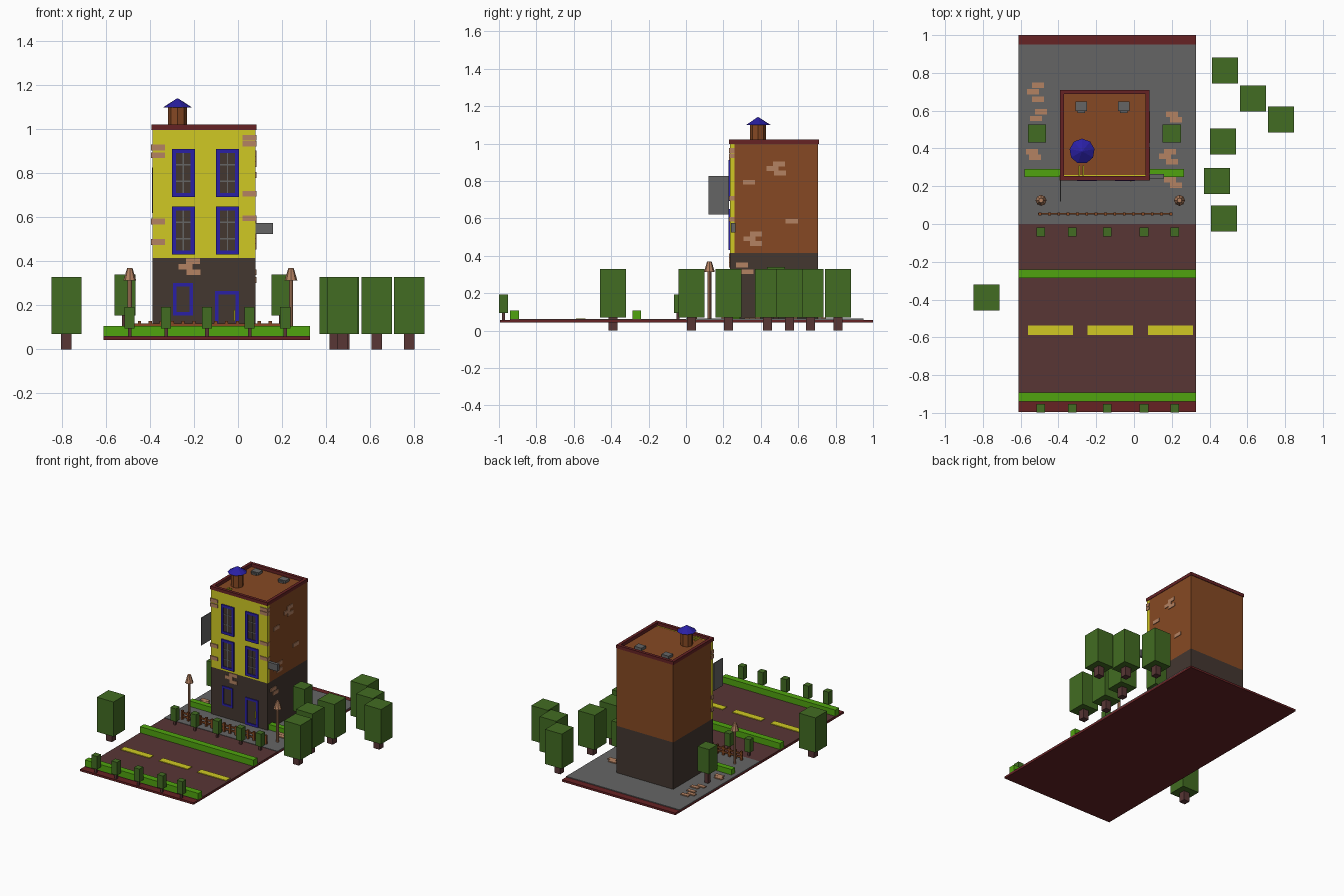
import bpy, math


def material(name, r, g, b):
    m = bpy.data.materials.new(name)
    lin = [((c / 255 + 0.055) / 1.055) ** 2.4 if c > 10 else c / 255 / 12.92 for c in (r, g, b)]
    m.diffuse_color = (*lin, 1)
    return m


YELLOW = material("yellow paint", 208, 201, 36)
BROWN = material("orange brown", 134, 73, 35)
DARK = material("dark brown", 67, 55, 48)
ROAD = material("maroon brown", 88, 54, 53)
RED = material("dark red", 102, 34, 36)
GREY = material("grey", 101, 101, 101)
LIME = material("hedge green", 80, 164, 15)
GREEN = material("tree green", 66, 108, 34)
BLUE = material("blue", 42, 32, 165)
TAN = material("brick tan", 180, 130, 98)


def mesh(name, verts, faces, mat):
    me = bpy.data.meshes.new(name)
    me.from_pydata(verts, [], faces)
    me.materials.append(mat)
    ob = bpy.data.objects.new(name, me)
    bpy.context.collection.objects.link(ob)
    return ob


def boxes(name, items, mat):
    """One object from axis-aligned boxes (x0, x1, y0, y1, z0, z1)."""
    verts, faces = [], []
    for x0, x1, y0, y1, z0, z1 in items:
        n = len(verts)
        for z in (z0, z1):
            verts += [(x0, y0, z), (x1, y0, z), (x1, y1, z), (x0, y1, z)]
        for f in ((3, 2, 1, 0), (4, 5, 6, 7), (0, 1, 5, 4), (1, 2, 6, 5), (2, 3, 7, 6), (3, 0, 4, 7)):
            faces.append([n + i for i in f])
    return mesh(name, verts, faces, mat)


def frustum(name, x, y, z0, z1, r0, r1, mat, sides=8):
    bpy.ops.mesh.primitive_cone_add(vertices=sides, radius1=r0, radius2=r1, depth=z1 - z0,
                                    location=(x, y, (z0 + z1) / 2))
    ob = bpy.context.object
    ob.name = name
    ob.data.materials.append(mat)
    return ob


def tree(name, x, y, half, z0, z1, z2, trunk):
    boxes(name + "_trunk", [(x - trunk, x + trunk, y - trunk, y + trunk, z0, z1)], ROAD)
    boxes(name + "_foliage", [(x - half, x + half, y - half, y + half, z1, z2)], GREEN)


def frame_bars(x0, x1, z0, z1, w, y0, y1):
    return [(x0, x0 + w, y0, y1, z0, z1), (x1 - w, x1, y0, y1, z0, z1),
            (x0 + w, x1 - w, y0, y1, z0, z0 + w), (x0 + w, x1 - w, y0, y1, z1 - w, z1)]


# Ground: base slab, road, pavement, lane dashes
X0, X1 = -0.612, 0.328
boxes("base_slab", [(X0, X1, -0.995, 1.0, 0.043, 0.058)], RED)
boxes("road", [(X0, X1, -0.94, 0.0, 0.058, 0.061)], ROAD)
boxes("pavement", [(X0, X1, 0.0, 0.95, 0.058, 0.064)], GREY)
boxes("lane_dashes", [(a, a + 0.24, -0.588, -0.538, 0.061, 0.066) for a in (-0.562, -0.245, 0.073)], YELLOW)

# Hedges beside the road and beside the building
boxes("road_hedges", [(X0, X1, y, y + 0.047, 0.06, 0.107) for y in (-0.94, -0.287)], LIME)
boxes("house_hedges", [(-0.58, -0.39, 0.248, 0.29, 0.06, 0.105), (0.08, 0.266, 0.248, 0.29, 0.06, 0.105)], LIME)

# Building
BX0, BX1, F, BK = -0.388, 0.08, 0.236, 0.706
boxes("ground_floor", [(BX0, BX1, F, BK, 0.06, 0.415)], DARK)
boxes("upper_floors", [(BX0, BX1, 0.26, BK, 0.415, 0.998)], BROWN)
boxes("yellow_facade", [(BX0, BX1, F, 0.26, 0.415, 0.999)], YELLOW)
L, R, A, B, W = -0.393, 0.083, 0.23, 0.71, 0.023
boxes("roof_rim", [(L, L + W, A, B, 0.998, 1.022), (R - W, R, A, B, 0.998, 1.022),
                   (L + W, R - W, A, A + W, 0.998, 1.022), (L + W, R - W, B - W, B, 0.998, 1.022)], RED)

# Upper windows: pane, frame, mullions
panes, frames, bars = [], [], []
for x0 in (-0.301, -0.1):
    for z0 in (0.431, 0.692):
        x1, z1, xc = x0 + 0.105, z0 + 0.219, x0 + 0.0525
        panes.append((x0 + 0.01, x1 - 0.01, F - 0.002, F + 0.005, z0 + 0.01, z1 - 0.01))
        frames += frame_bars(x0, x1, z0, z1, 0.019, F - 0.008, F + 0.005)
        bars.append((xc - 0.003, xc + 0.003, F - 0.005, F, z0 + 0.019, z1 - 0.019))
        for t in (0.33, 0.67):
            z = z0 + 0.219 * t
            bars.append((x0 + 0.019, x1 - 0.019, F - 0.004, F, z - 0.003, z + 0.003))
boxes("window_panes", panes, DARK)
boxes("window_mullions", bars, GREY)

# Ground floor window, door frame and handle
frames += frame_bars(-0.295, -0.205, 0.155, 0.301, 0.015, F - 0.006, F + 0.005)
frames += frame_bars(-0.104, 0.005, 0.064, 0.266, 0.016, F - 0.006, F + 0.005)
boxes("window_and_door_frames", frames, BLUE)
boxes("door_handle", [(-0.02, -0.014, F - 0.01, F, 0.13, 0.178)], YELLOW)

# Bricks on the front: left edge, right edge, cluster below the facade
bricks = [(-0.395, -0.333, 0.23, 0.26, z, z + 0.027) for z in (0.905, 0.869, 0.568, 0.474)]
bricks += [(0.02, 0.084, 0.23, 0.26, z, z + 0.025) for z in (0.95, 0.922, 0.695, 0.583)]
bricks += [(x, x + 0.064, F - 0.005, F, z, z + 0.025) for x, z in ((-0.236, 0.388), (-0.27, 0.363), (-0.234, 0.338))]
# Bricks on the right side
for y, z in ((0.465, 0.878), (0.43, 0.853), (0.47, 0.83), (0.305, 0.78), (0.533, 0.572),
             (0.342, 0.503), (0.307, 0.478), (0.342, 0.453), (0.267, 0.337), (0.295, 0.302)):
    bricks.append((BX1 - 0.002, BX1 + 0.005, y, y + 0.065, z, z + 0.026))
boxes("wall_bricks", bricks, TAN)

# Loose bricks on the pavement
boxes("pavement_bricks", [(x, x + 0.063, y, y + 0.029, 0.063, 0.071) for x, y in (
    (-0.54, 0.72), (-0.567, 0.685), (-0.54, 0.645), (-0.523, 0.58), (-0.55, 0.544), (-0.572, 0.368),
    (-0.555, 0.338), (0.169, 0.566), (0.19, 0.538), (0.159, 0.368), (0.132, 0.343), (0.169, 0.314),
    (0.159, 0.22), (0.19, 0.19))], TAN)

# Roof: vents, chimney, cap, bracket
for x in (-0.28, -0.055):
    boxes("roof_vent", [(x - 0.03, x + 0.03, 0.597, 0.648, 0.998, 1.018),
                        (x - 0.02, x + 0.02, 0.587, 0.597, 0.998, 1.01)], GREY)
frustum("chimney", -0.275, 0.385, 0.995, 1.105, 0.043, 0.043, BROWN)
frustum("chimney_cap", -0.275, 0.385, 1.1, 1.141, 0.067, 0.003, BLUE, 9)
boxes("roof_bracket", [(-0.293, -0.286, 0.25, 0.31, 0.998, 1.01), (-0.272, -0.265, 0.25, 0.31, 0.998, 1.01)], YELLOW)

# Hanging sign board and wall box
boxes("sign_board", [(-0.392, -0.386, 0.12, 0.231, 0.62, 0.826)], GREY)
boxes("wall_box", [(0.08, 0.16, 0.241, 0.264, 0.524, 0.575)], GREY)

# Picket fence
fence = [(-0.508, 0.2, 0.05, 0.058, z, z + 0.012) for z in (0.08, 0.106)]
fence += [(-0.505 + i * 0.0495, -0.49 + i * 0.0495, 0.045, 0.06, 0.06, 0.13) for i in range(15)]
boxes("picket_fence", fence, BROWN)

# Street lamps
for x in (-0.492, 0.241):
    frustum("lamp_post", x, 0.125, 0.06, 0.32, 0.01, 0.01, TAN)
    frustum("lamp_shade", x, 0.125, 0.313, 0.37, 0.029, 0.012, TAN)

# Trees: large outside, medium by the house, small along the road
for x, y in ((0.482, 0.812), (0.631, 0.665), (0.778, 0.553), (0.472, 0.437),
             (0.439, 0.227), (0.476, 0.03), (-0.78, -0.39)):
    tree("large_tree", x, y, 0.069, 0.0, 0.07, 0.33, 0.024)
for x in (-0.514, 0.2):
    tree("medium_tree", x, 0.48, 0.048, 0.06, 0.155, 0.34, 0.014)
for x in (-0.493, -0.327, -0.141, 0.053, 0.215):
    for y in (-0.042, -0.976):
        tree("small_tree", x, y, 0.023, 0.055, 0.095, 0.192, 0.008)
